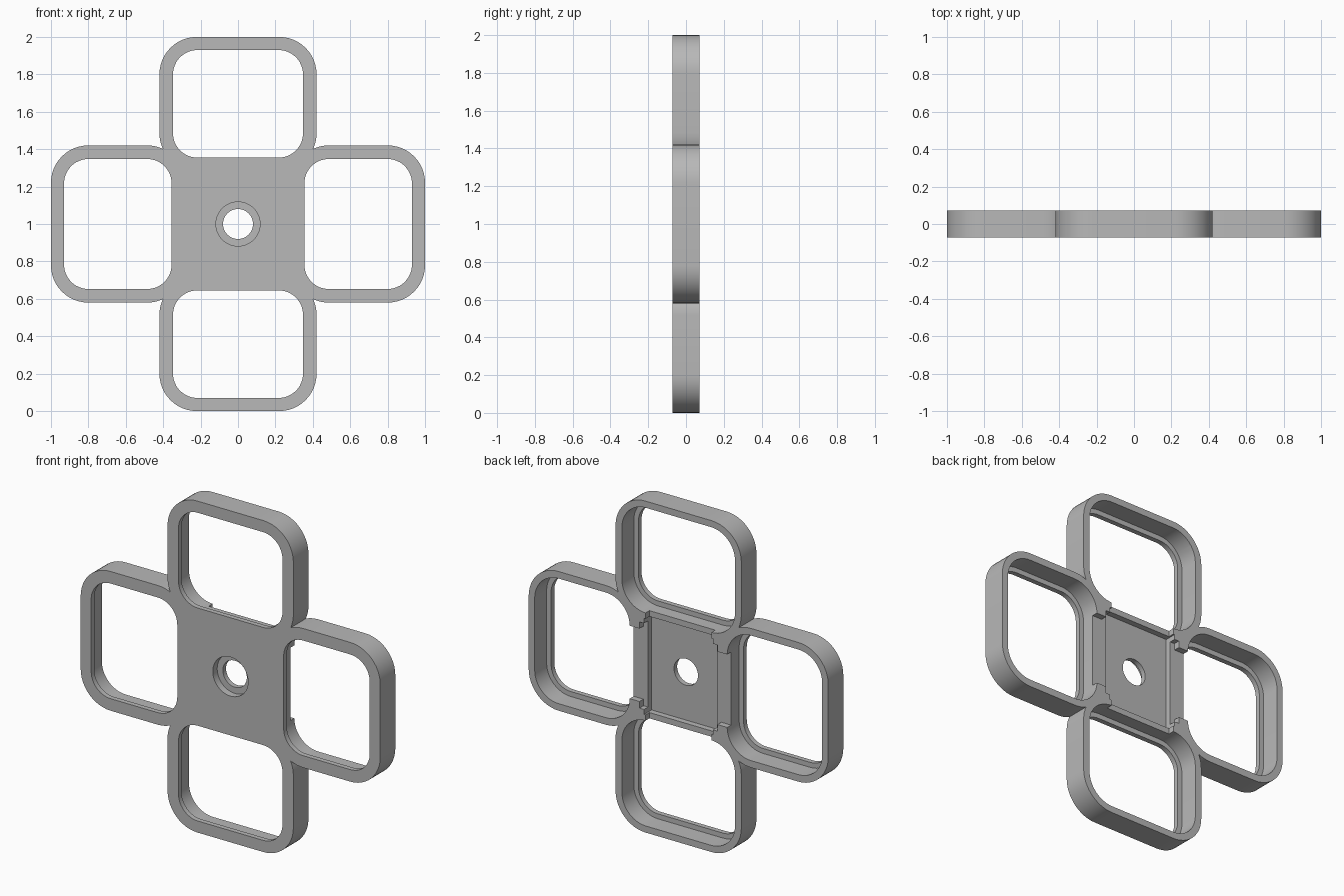
import bpy, bmesh
from math import sin, cos, radians

cube = bpy.data.objects.get("Cube")
if cube:
    bpy.data.objects.remove(cube, do_unlink=True)

DEPTH = 0.072      # half thickness
ARM = 0.6425       # distance of each opening's middle from the hub
BACK = 0.1         # cutters end behind the back face


def arc(cx, cz, r, start, end, n=12):
    return [(cx + r * cos(radians(start + (end - start) * i / n)),
             cz + r * sin(radians(start + (end - start) * i / n))) for i in range(n + 1)]


def rounded(cz, hx, hz, r):
    pts = []
    for k, (sx, sz) in enumerate([(1, 1), (-1, 1), (-1, -1), (1, -1)]):
        pts += arc(sx * (hx - r), cz + sz * (hz - r), r, 90 * k, 90 * k + 90)
    return pts


def rect(hx, hz):
    return [(hx, -hz), (hx, hz), (-hx, hz), (-hx, -hz)]


def turn(pts, quarter):
    for _ in range(quarter):
        pts = [(-z, x) for x, z in pts]
    return pts


def extrude(name, pts, y0, y1):
    """Solid from an upright outline, centred on the hub at z = 1."""
    bm = bmesh.new()
    face = bm.faces.new([bm.verts.new((x, y0, z + 1)) for x, z in pts])
    out = bmesh.ops.extrude_face_region(bm, geom=[face])
    for v in out["geom"]:
        if isinstance(v, bmesh.types.BMVert):
            v.co.y = y1
    bmesh.ops.recalc_face_normals(bm, faces=bm.faces)
    mesh = bpy.data.meshes.new(name)
    bm.to_mesh(mesh)
    bm.free()
    ob = bpy.data.objects.new(name, mesh)
    bpy.context.collection.objects.link(ob)
    return ob


def cut(body, pts, y0, y1):
    cutter = extrude("cutter", pts, y0, y1)
    cutter.hide_render = True
    mod = body.modifiers.new("cut", "BOOLEAN")
    mod.operation = "DIFFERENCE"
    mod.solver = "EXACT"
    mod.object = cutter
    bpy.context.view_layer.objects.active = body
    bpy.ops.object.modifier_apply(modifier=mod.name)
    bpy.data.objects.remove(cutter, do_unlink=True)


# Cross-shaped outline: one rounded arm turned four times
arm = (arc(0.22, 0.485, 0.2, -24.5, 0, 4) + arc(0.22, 0.8, 0.2, 0, 90)
       + arc(-0.22, 0.8, 0.2, 90, 180) + arc(-0.22, 0.485, 0.2, 180, 204.4, 4))
outline = []
for q in range(4):
    outline += turn(arm, q)
frame = extrude("four_ring_frame", outline, -DEPTH, DEPTH)

# Ring openings, with a thin lip left at the front
for q in range(4):
    cut(frame, turn(rounded(ARM, 0.3475, 0.2875, 0.13), q), -BACK, BACK)
    cut(frame, turn(rounded(ARM, 0.3775, 0.3175, 0.16), q), -0.042, BACK)

# Stepped recess and side notches in the back of the hub
cut(frame, rect(0.22, 0.36), 0.035, BACK)
cut(frame, rect(0.36, 0.22), 0.035, BACK)
cut(frame, rect(0.26, 0.26), 0.034, BACK)
cut(frame, rect(0.23, 0.29), 0.0, BACK)

# Centre hole with a counterbore at the front
cut(frame, arc(0, 0, 0.08, 0, 352.5, 47), -BACK, BACK)
cut(frame, arc(0, 0, 0.118, 0, 352.5, 47), -BACK, -0.03)

# Material and shading
grey = bpy.data.materials.new("plain grey")
grey.use_nodes = True
grey.diffuse_color = (0.48, 0.48, 0.48, 1)
grey.node_tree.nodes["Principled BSDF"].inputs["Base Color"].default_value = (0.48, 0.48, 0.48, 1)
frame.data.materials.clear()
frame.data.materials.append(grey)
for p in frame.data.polygons:
    p.material_index = 0
bpy.ops.object.select_all(action="DESELECT")
frame.select_set(True)
bpy.context.view_layer.objects.active = frame
bpy.ops.object.shade_smooth_by_angle(angle=radians(30))
